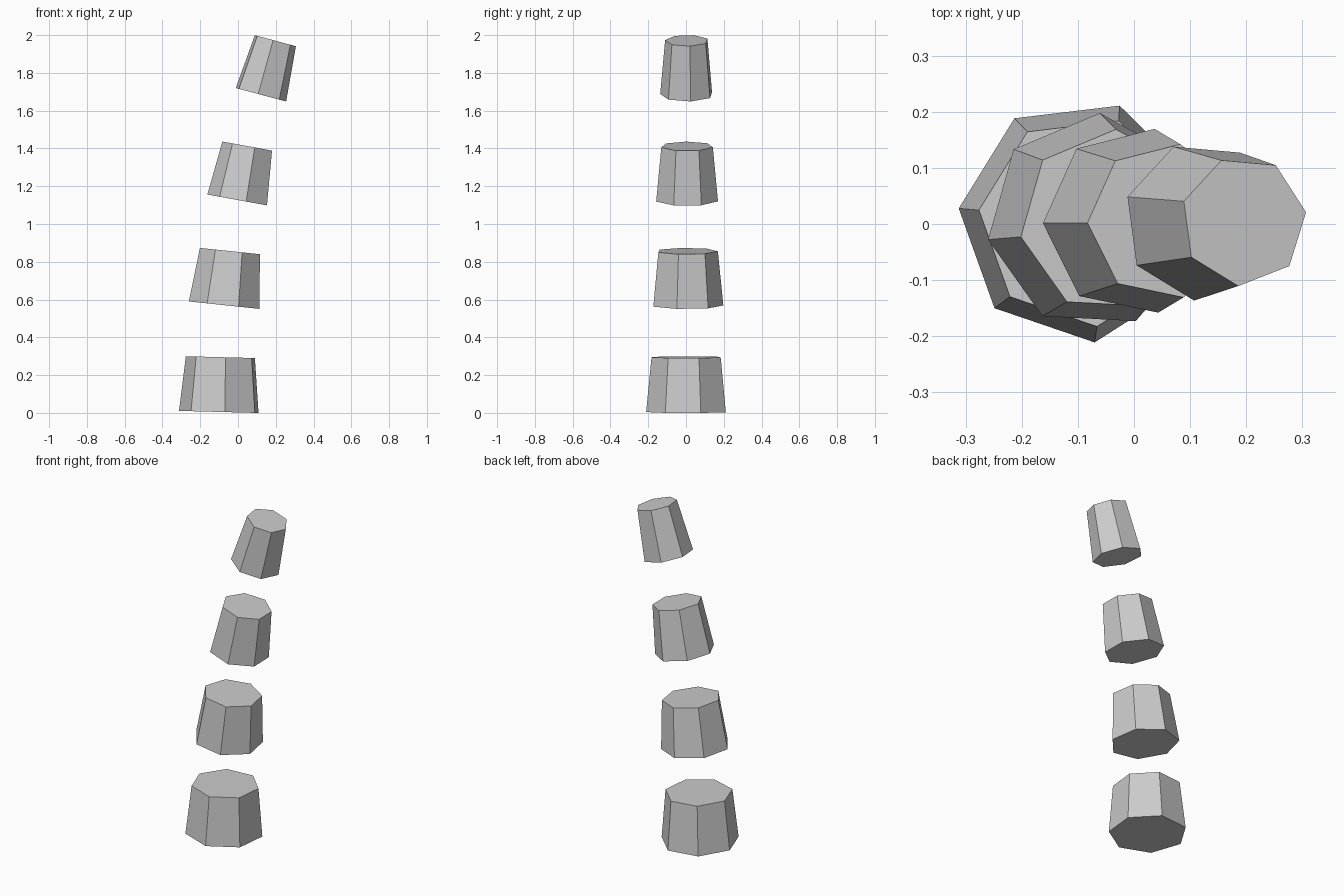
import bpy, bmesh
from math import radians, sin, cos, tau
from mathutils import Matrix

if "Cube" in bpy.data.objects:
    bpy.data.objects.remove(bpy.data.objects["Cube"])

SIDES = 7
CENTRE_Y = 0.005


def tapered_block(name, base_x, base_z, height, r_base, r_top, tilt, twist):
    """Seven-sided frustum standing on its base centre, leaning towards +x."""
    bm = bmesh.new()
    rings = []
    for r, z in ((r_base, 0), (r_top, height)):
        rings.append([bm.verts.new((r * cos(radians(twist) + tau * i / SIDES),
                                    r * sin(radians(twist) + tau * i / SIDES), z))
                      for i in range(SIDES)])
    low, high = rings
    bm.faces.new(low[::-1])
    bm.faces.new(high)
    for i in range(SIDES):
        j = (i + 1) % SIDES
        bm.faces.new((low[i], low[j], high[j], high[i]))
    mesh = bpy.data.meshes.new(name)
    bm.to_mesh(mesh)
    bm.free()
    ob = bpy.data.objects.new(name, mesh)
    ob.matrix_world = (Matrix.Translation((base_x, CENTRE_Y, base_z))
                       @ Matrix.Rotation(radians(tilt), 4, 'Y'))
    bpy.context.collection.objects.link(ob)


# Four separate trunk segments, shrinking and leaning more towards the top
# name, base x, base z, height, base radius, top radius, tilt, twist
for seg in (
    ("trunk_segment_bottom", -0.096, 0.005, 0.290, 0.2176, 0.189, 1.5, 19.7),
    ("trunk_segment_lower", -0.071, 0.570, 0.288, 0.193, 0.164, 6.0, 35.5),
    ("trunk_segment_upper", 0.003, 1.126, 0.290, 0.168, 0.140, 10.3, 26.9),
    ("trunk_segment_top", 0.119, 1.685, 0.296, 0.142, 0.116, 15.0, 7.9),
):
    tapered_block(*seg)
